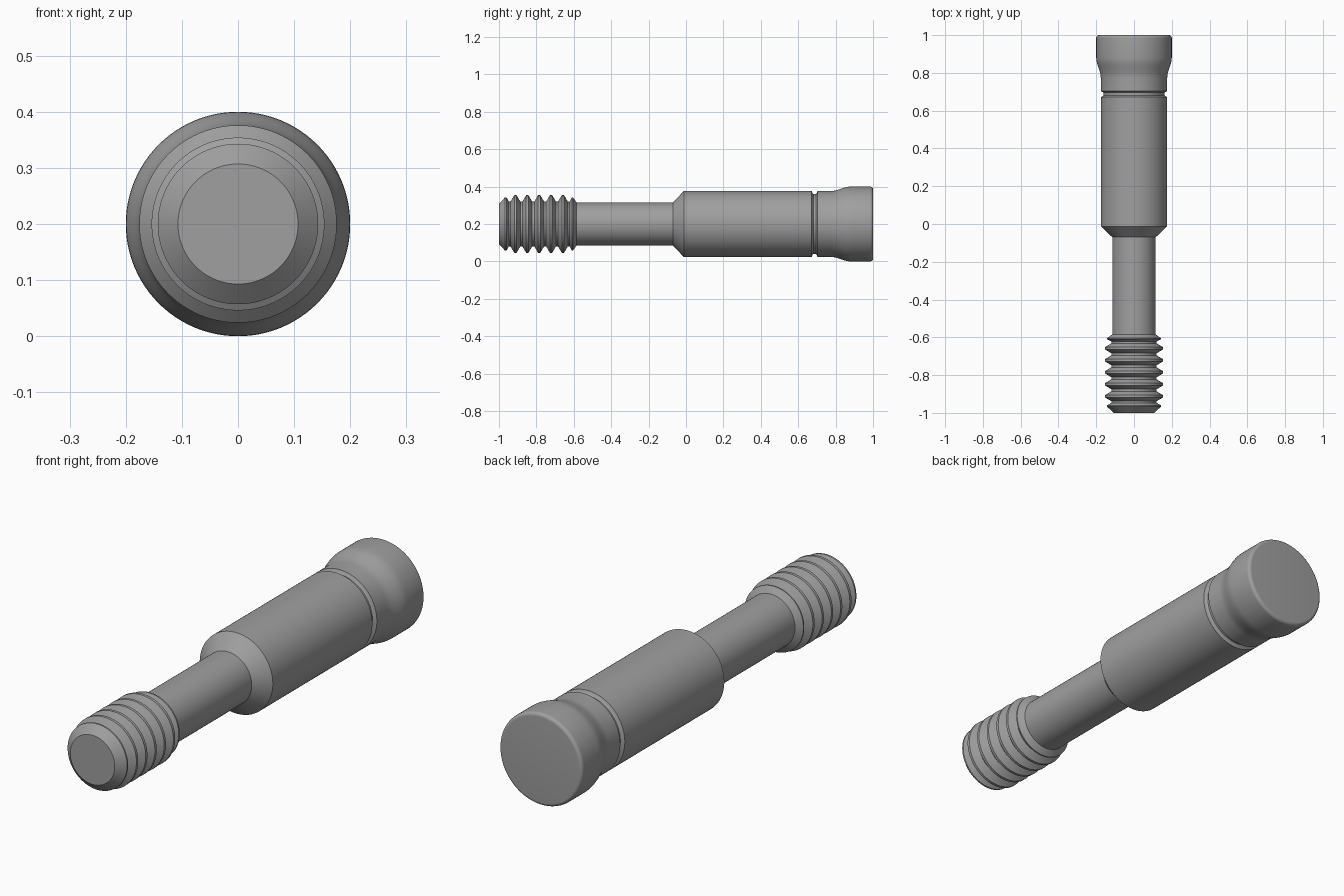
import bpy, bmesh, math

cube = bpy.data.objects.get("Cube")
if cube:
    bpy.data.objects.remove(cube, do_unlink=True)

SEGMENTS = 96
AXIS_HEIGHT = 0.2

steel = bpy.data.materials.new("grey steel")
steel.use_nodes = True
GREY = (0.35, 0.35, 0.35, 1)
steel.diffuse_color = GREY
steel.node_tree.nodes["Principled BSDF"].inputs["Base Color"].default_value = GREY


def lathe(name, profile, angle=25):
    """Revolve (y, radius) points about the long axis; radius 0 closes an end."""
    bm = bmesh.new()
    verts = [bm.verts.new((0, y, r)) for y, r in profile]
    edges = [bm.edges.new(pair) for pair in zip(verts, verts[1:])]
    bmesh.ops.spin(bm, geom=verts + edges, cent=(0, 0, 0), axis=(0, 1, 0),
                   angle=math.tau, steps=SEGMENTS, use_merge=True)
    bmesh.ops.remove_doubles(bm, verts=bm.verts, dist=1e-5)
    bmesh.ops.recalc_face_normals(bm, faces=bm.faces)
    # An open tube has no inside, so make sure it faces away from the axis
    if sum(f.normal.dot((f.calc_center_median().x, 0, f.calc_center_median().z))
           * f.calc_area() for f in bm.faces) < 0:
        bmesh.ops.reverse_faces(bm, faces=bm.faces)
    mesh = bpy.data.meshes.new(name)
    bm.to_mesh(mesh)
    bm.free()
    mesh.materials.append(steel)
    obj = bpy.data.objects.new(name, mesh)
    obj.location.z = AXIS_HEIGHT
    bpy.context.collection.objects.link(obj)
    bpy.ops.object.select_all(action='DESELECT')
    obj.select_set(True)
    bpy.context.view_layer.objects.active = obj
    bpy.ops.object.shade_smooth_by_angle(angle=math.radians(angle))
    return obj


# Threaded tip: chamfered lead-in, five full ridges, a shorter last ridge
SHANK, CREST, ROOT = 0.115, 0.154, 0.12
thread = [(-1, 0), (-1, 0.107), (-0.967, 0.143), (-0.96, 0.143), (-0.947, ROOT)]
for i in range(5):
    mid = -0.912 + i * 0.0635
    thread += [(mid - 0.026, ROOT), (mid - 0.006, CREST),
               (mid + 0.006, CREST), (mid + 0.026, ROOT)]
thread += [(-0.622, ROOT), (-0.61, 0.142), (-0.604, 0.142), (-0.585, SHANK)]
lathe("threaded_tip", thread)

# Slim shank
lathe("shank", [(-0.585, SHANK), (-0.07, SHANK)])

# Main barrel with chamfered shoulder
BARREL = 0.176
lathe("barrel", [(-0.07, SHANK), (-0.012, BARREL), (0.672, BARREL)])

# Narrow rounded groove
lathe("groove", [(0.672, BARREL), (0.676, 0.166), (0.681, 0.161),
                 (0.695, 0.161), (0.699, 0.166), (0.703, BARREL)], 40)

# Flared head: eased transition, then a rounded rim and flat end
HEAD, FILLET, STEPS = 0.2, 0.015, 8
head = [(0.703, BARREL)]
for i in range(STEPS + 1):
    t = i / STEPS
    ease = t * t * (3 - 2 * t)
    head.append((0.775 + 0.105 * t, BARREL + (HEAD - BARREL) * ease))
for i in range(STEPS + 1):
    a = math.pi / 2 * i / STEPS
    head.append((1 - FILLET + FILLET * math.sin(a),
                 HEAD - FILLET + FILLET * math.cos(a)))
head.append((1, 0))
lathe("flared_head", head)
